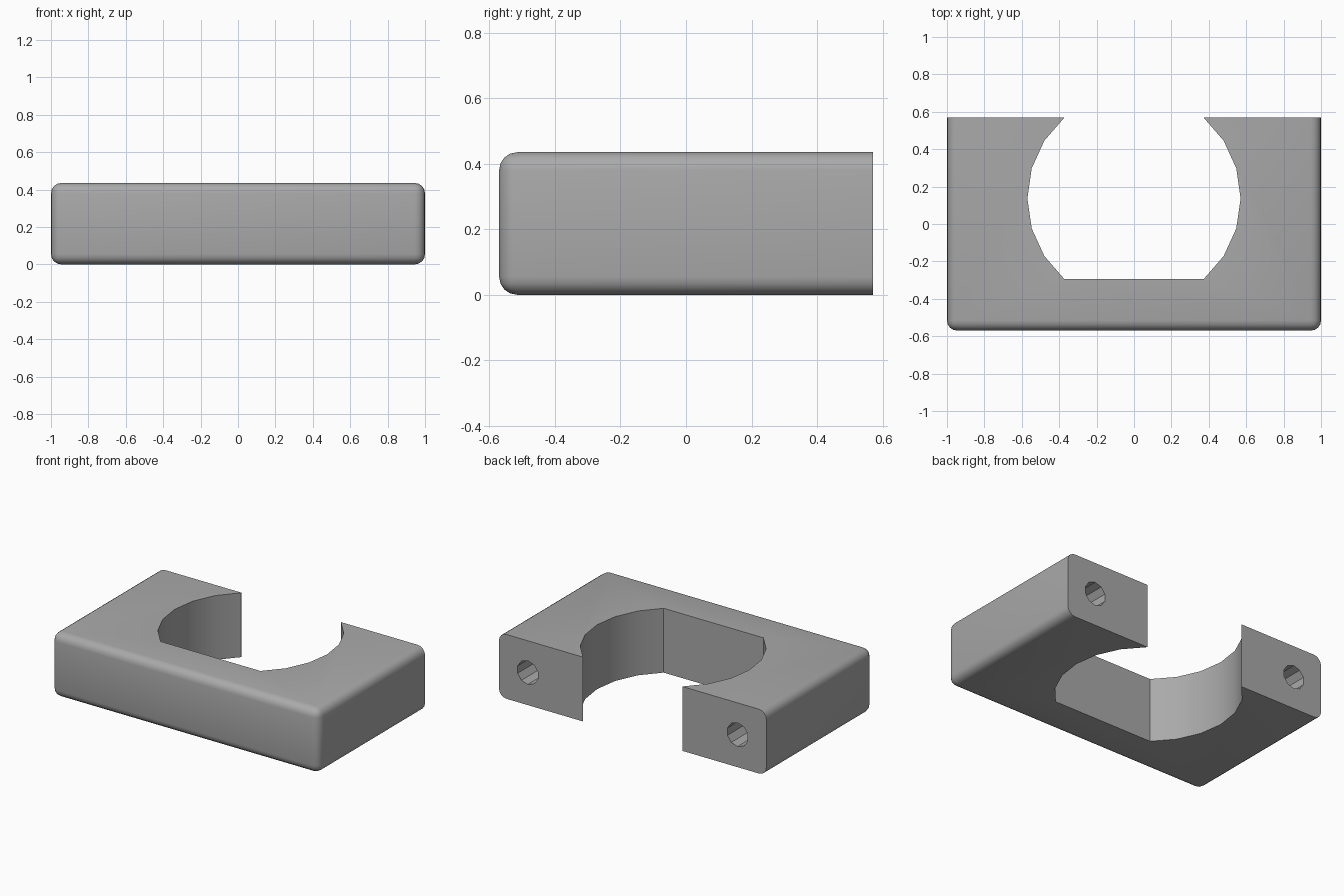
import bpy, bmesh, math
from mathutils import Matrix

cube = bpy.data.objects.get("Cube")
if cube:
    bpy.data.objects.remove(cube, do_unlink=True)

HALF_Y, HEIGHT = 0.57, 0.435
ROUND = 0.055
BORE_Y, BORE_R, BORE_SIDES = 0.137, 0.57, 22
HOLE_X, HOLE_Z, HOLE_R, HOLE_DEPTH = 0.785, 0.22, 0.08, 0.6

grey = bpy.data.materials.new("plain_grey")
grey.use_nodes = True
colour = (0.4, 0.4, 0.4, 1)
grey.diffuse_color = colour
grey.node_tree.nodes["Principled BSDF"].inputs["Base Color"].default_value = colour


def make_object(name, bm):
    bmesh.ops.recalc_face_normals(bm, faces=bm.faces)
    mesh = bpy.data.meshes.new(name)
    bm.to_mesh(mesh)
    bm.free()
    mesh.materials.append(grey)
    obj = bpy.data.objects.new(name, mesh)
    bpy.context.collection.objects.link(obj)
    return obj


def cut(target, cutter):
    mod = target.modifiers.new("cut", 'BOOLEAN')
    mod.operation = 'DIFFERENCE'
    mod.solver = 'EXACT'
    mod.object = cutter
    bpy.context.view_layer.objects.active = target
    bpy.ops.object.modifier_apply(modifier=mod.name)
    bpy.data.objects.remove(cutter, do_unlink=True)


# Block, rounded everywhere except around the flat back face
bm = bmesh.new()
bmesh.ops.create_cube(bm, size=1, matrix=Matrix.Translation((0, 0, HEIGHT / 2))
                      @ Matrix.Diagonal((2, 2 * HALF_Y, HEIGHT, 1)))
edges = [e for e in bm.edges if any(v.co.y < 0 for v in e.verts)]
bmesh.ops.bevel(bm, geom=edges, offset=ROUND, segments=4, profile=0.5,
                affect='EDGES', clamp_overlap=True)
block = make_object("clamp_block", bm)

# Central opening: round sides, flat front wall, open at the back
step = 2 * math.pi / BORE_SIDES
arc = [(BORE_R * math.cos(i * step), BORE_Y + BORE_R * math.sin(i * step))
       for i in range(-3, 4)]
tip_x = arc[-1][0]
outline = arc + [(tip_x, 1), (-tip_x, 1)] + [(-x, y) for x, y in reversed(arc)]
bm = bmesh.new()
face = bm.faces.new([bm.verts.new((x, y, -0.2)) for x, y in outline])
top = bmesh.ops.extrude_face_region(bm, geom=[face])["geom"]
bmesh.ops.translate(bm, vec=(0, 0, 1),
                    verts=[g for g in top if isinstance(g, bmesh.types.BMVert)])
cut(block, make_object("opening_cutter", bm))

# Screw holes running in from the back faces
for side in (-1, 1):
    bm = bmesh.new()
    bmesh.ops.create_cone(
        bm, cap_ends=True, segments=10, radius1=HOLE_R, radius2=HOLE_R,
        depth=2 * HOLE_DEPTH,
        matrix=Matrix.Translation((side * HOLE_X, HALF_Y, HOLE_Z))
        @ Matrix.Rotation(math.pi / 2, 4, 'X'))
    cut(block, make_object("screw_hole_cutter", bm))

# Smooth rounding with crisp edges
bpy.ops.object.select_all(action='DESELECT')
block.select_set(True)
bpy.context.view_layer.objects.active = block
bpy.ops.object.shade_smooth_by_angle(angle=math.radians(30))
